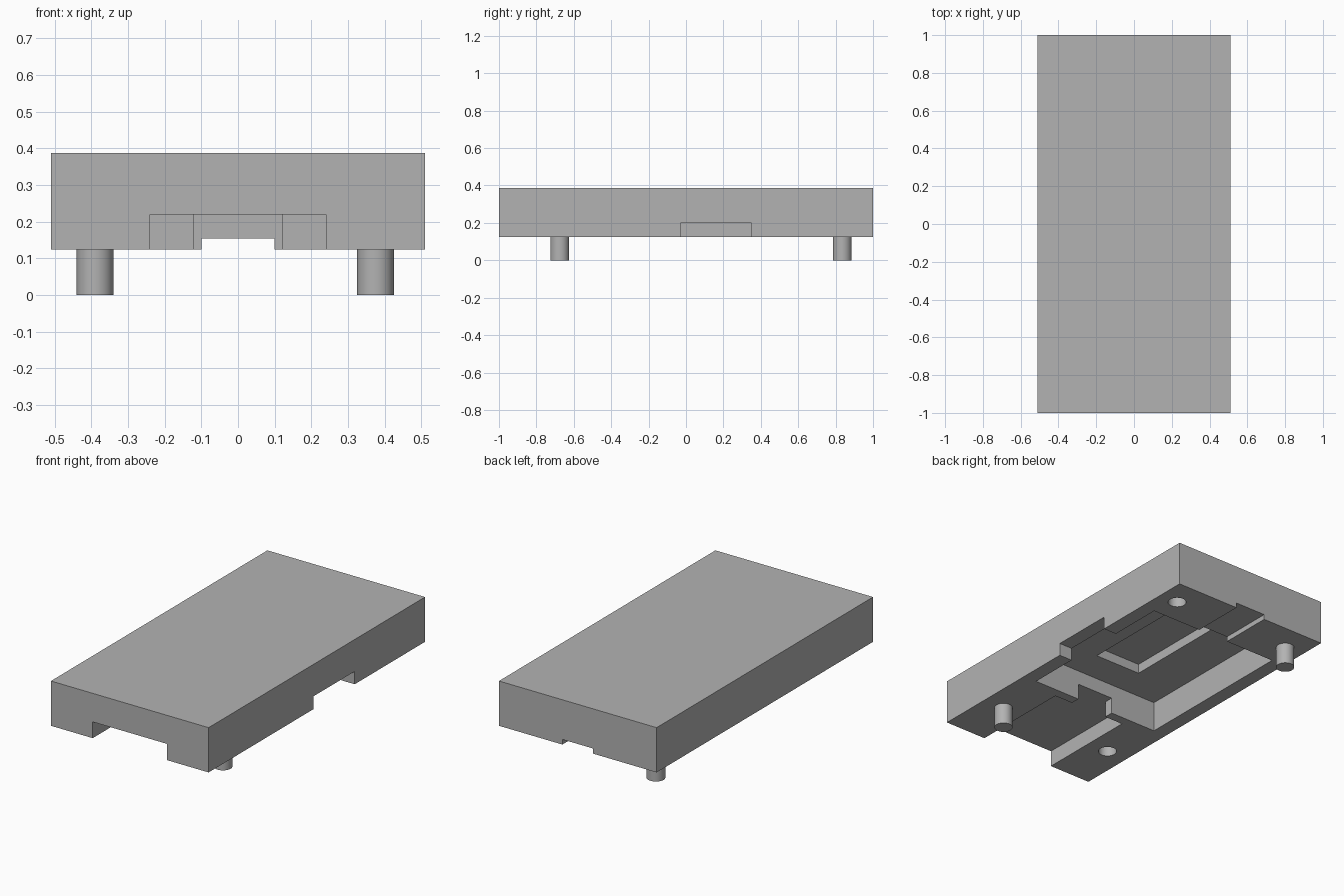
import bpy

if "Cube" in bpy.data.objects:
    bpy.data.objects.remove(bpy.data.objects["Cube"], do_unlink=True)

BASE, TOP = 0.125, 0.387   # underside and top of the body
PEG_R = 0.05

grey = bpy.data.materials.new("plain_grey")
grey.use_nodes = True
colour = (0.45, 0.45, 0.45, 1)
grey.diffuse_color = colour
grey.node_tree.nodes["Principled BSDF"].inputs["Base Color"].default_value = colour


def box(name, x0, x1, y0, y1, z0, z1):
    bpy.ops.mesh.primitive_cube_add(
        size=1, location=((x0 + x1) / 2, (y0 + y1) / 2, (z0 + z1) / 2))
    ob = bpy.context.object
    ob.name = name
    ob.scale = (x1 - x0, y1 - y0, z1 - z0)
    bpy.ops.object.transform_apply(location=False, rotation=False, scale=True)
    ob.data.materials.append(grey)
    return ob


def cylinder(name, x, y, z0, z1):
    bpy.ops.mesh.primitive_cylinder_add(
        vertices=48, radius=PEG_R, depth=z1 - z0, location=(x, y, (z0 + z1) / 2))
    ob = bpy.context.object
    ob.name = name
    ob.data.materials.append(grey)
    return ob


def cut(target, cutter):
    cutter.hide_render = True
    bpy.context.view_layer.objects.active = target
    mod = target.modifiers.new("cut", "BOOLEAN")
    mod.operation = "DIFFERENCE"
    mod.solver = "EXACT"
    mod.object = cutter
    bpy.ops.object.modifier_apply(modifier=mod.name)
    bpy.data.objects.remove(cutter, do_unlink=True)


def smooth(ob):
    bpy.ops.object.select_all(action="DESELECT")
    ob.select_set(True)
    bpy.context.view_layer.objects.active = ob
    bpy.ops.object.shade_smooth_by_angle()


# Slab body
body = box("body", -0.51, 0.51, -1, 1, BASE, TOP)

# Underside recesses: x range, y range, ceiling height
recesses = {
    "main_recess": (-0.425, 0.425, -0.335, 0.68, 0.304),
    "inner_pocket": (-0.15, 0.15, -0.14, 0.485, 0.36),
    "front_channel": (-0.24, 0.24, -1.1, -0.39, 0.22),
    "front_neck": (-0.12, 0.12, -0.42, -0.3, 0.22),
    "back_notch": (-0.1, 0.1, 0.6, 1.1, 0.155),
    "side_notch": (0.4, 0.6, -0.03, 0.35, 0.2),
}
for name, (x0, x1, y0, y1, ceiling) in recesses.items():
    cut(body, box(name, x0, x1, y0, y1, 0, ceiling))

# Pegs on one diagonal, matching sockets on the other
for end, x, y in (("back", -0.39, 0.835), ("front", 0.375, -0.675)):
    cut(body, cylinder(end + "_socket", -x, y, 0, BASE + 0.13))
    smooth(cylinder(end + "_peg", x, y, 0, BASE + 0.005))
smooth(body)
